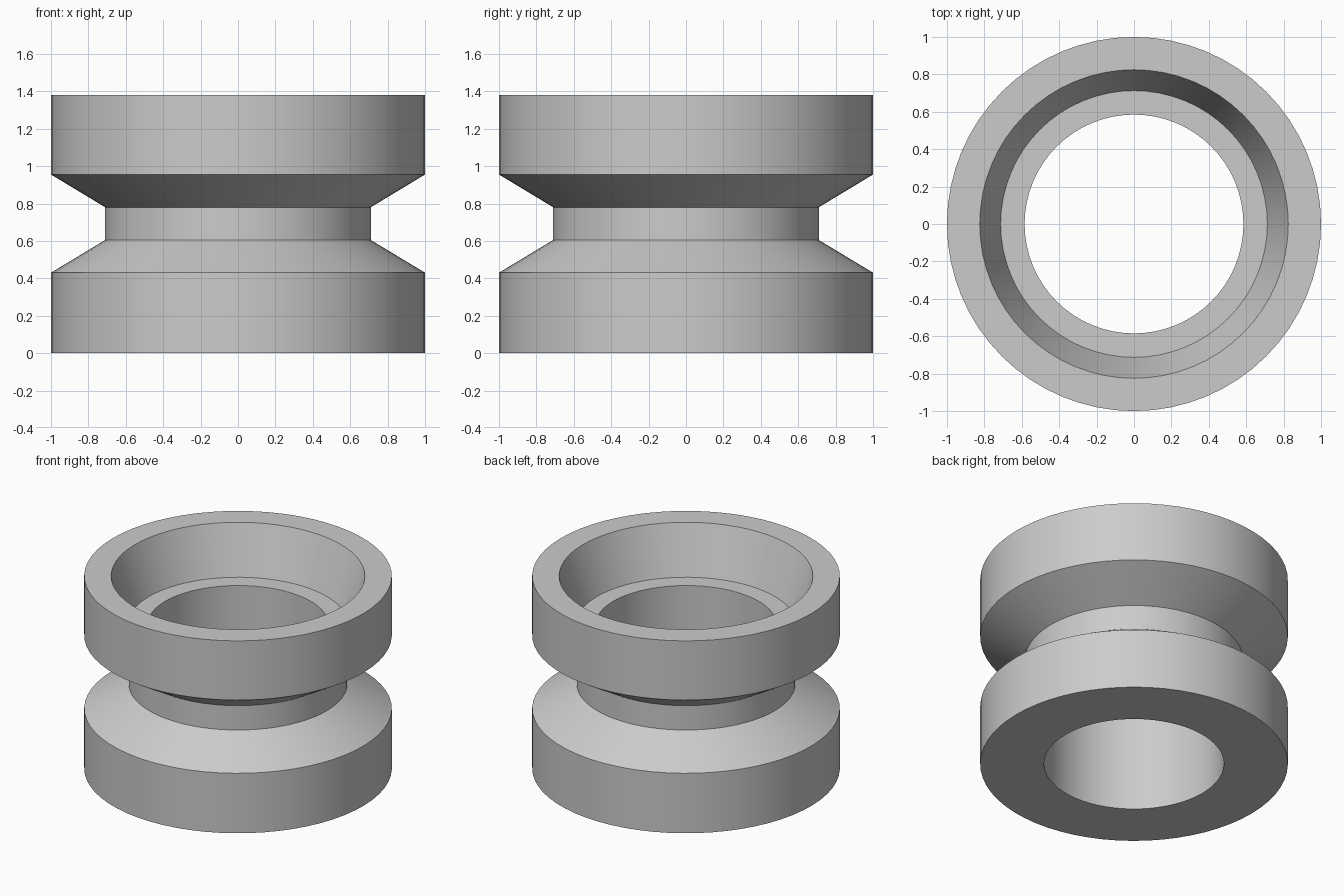
import bpy, bmesh, math

cube = bpy.data.objects.get("Cube")
if cube:
    bpy.data.objects.remove(cube, do_unlink=True)

SEGMENTS = 64

# Plain grey material
grey = bpy.data.materials.new("light_grey")
grey.use_nodes = True
colour = (0.6, 0.6, 0.6, 1)
grey.diffuse_color = colour
grey.node_tree.nodes["Principled BSDF"].inputs["Base Color"].default_value = colour

# Closed cross-section (radius, height): outer wall, groove, tapered recess, bore
profile = [
    (0.585, 0), (1, 0), (1, 0.43), (0.71, 0.605), (0.71, 0.78), (1, 0.955),
    (1, 1.38), (0.825, 1.38), (0.713, 1.038), (0.585, 1.038),
]

# Revolve the cross-section around the vertical axis
bm = bmesh.new()
rings = []
for i in range(SEGMENTS):
    a = 2 * math.pi * i / SEGMENTS
    rings.append([bm.verts.new((r * math.cos(a), r * math.sin(a), z)) for r, z in profile])
for i, ring in enumerate(rings):
    following = rings[(i + 1) % SEGMENTS]
    for j in range(len(profile)):
        k = (j + 1) % len(profile)
        bm.faces.new((ring[j], following[j], following[k], ring[k]))
bmesh.ops.recalc_face_normals(bm, faces=bm.faces)

mesh = bpy.data.meshes.new("grooved_roller")
bm.to_mesh(mesh)
bm.free()
mesh.materials.append(grey)
roller = bpy.data.objects.new("grooved_roller", mesh)
bpy.context.collection.objects.link(roller)

# Smooth the round walls, keep the rims crisp
bpy.ops.object.select_all(action='DESELECT')
roller.select_set(True)
bpy.context.view_layer.objects.active = roller
bpy.ops.object.shade_smooth_by_angle(angle=math.radians(25))
